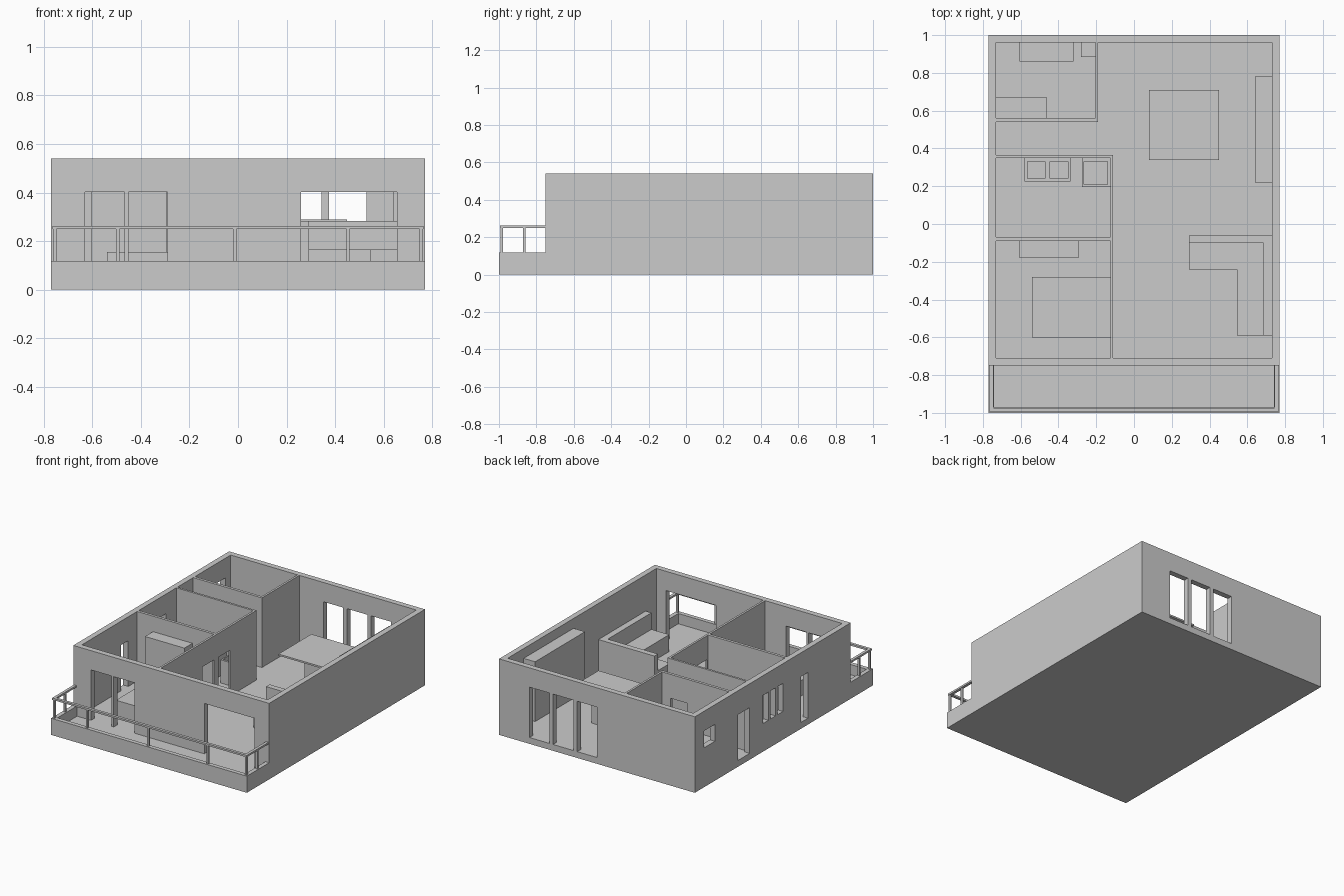
import bpy

FLOOR = 0.045


def box(name, x0, x1, y0, y1, z0, z1):
    bpy.ops.mesh.primitive_cube_add(size=1, location=((x0 + x1) / 2, (y0 + y1) / 2, (z0 + z1) / 2))
    ob = bpy.context.object
    ob.name = name
    ob.scale = (x1 - x0, y1 - y0, z1 - z0)
    bpy.ops.object.transform_apply(location=True, rotation=False, scale=True)
    return ob


def carve(target, *bounds):
    cutter = box("cutter", *bounds)
    cutter.hide_render = True
    mod = target.modifiers.new("carve", 'BOOLEAN')
    mod.operation = 'DIFFERENCE'
    mod.solver = 'EXACT'
    mod.object = cutter
    bpy.context.view_layer.objects.active = target
    bpy.ops.object.modifier_apply(modifier=mod.name)
    bpy.data.objects.remove(cutter, do_unlink=True)


# House shell: rooms carved out, leaving floor and walls
house = box("house_walls", -0.77, 0.77, -0.75, 1.0, 0, 0.54)
rooms = [
    (-0.11, 0.73, -0.71, 0.96),      # living room
    (-0.19, 0.0, 0.365, 0.96),       # dining side
    (-0.73, -0.10, 0.365, 0.54),     # corridor
    (-0.73, -0.205, 0.56, 0.96),     # back room
    (-0.73, -0.125, -0.07, 0.35),    # kitchen
    (-0.73, -0.125, -0.71, -0.09),   # bedroom
]
for r in rooms:
    carve(house, *r, FLOOR, 0.6)

# Front and back openings (x ranges)
for x0, x1 in [(-0.63, -0.468), (-0.452, -0.29), (0.26, 0.655)]:
    carve(house, x0, x1, -0.78, -0.70, FLOOR, 0.403)
for x0, x1 in [(0.0, 0.155), (0.185, 0.345), (0.375, 0.53)]:
    carve(house, x0, x1, 0.95, 1.03, FLOOR, 0.403)

# Left side openings (y range, z range)
for y0, y1, z0, z1 in [(0.775, 0.90, 0.28, 0.40), (0.385, 0.515, FLOOR, 0.37),
                       (0.175, 0.235, 0.20, 0.40), (0.092, 0.152, 0.20, 0.40),
                       (0.01, 0.07, 0.20, 0.40), (-0.27, -0.19, FLOOR, 0.37)]:
    carve(house, -0.8, -0.72, y0, y1, z0, z1)

# Inner doors
for y0, y1 in [(-0.24, -0.11), (-0.06, 0.07)]:
    carve(house, -0.14, -0.09, y0, y1, FLOOR, 0.37)
carve(house, -0.40, -0.27, 0.53, 0.57, FLOOR, 0.37)

# Balcony with parapet
balcony = box("balcony", -0.77, 0.77, -1.0, -0.75, 0, 0.118)
carve(balcony, -0.74, 0.74, -0.97, -0.70, FLOOR, 0.2)

# Railing
box("front_rail", -0.765, 0.765, -0.995, -0.975, 0.249, 0.262)
for s, side in ((-1, "left"), (1, "right")):
    xs = sorted((s * 0.745, s * 0.765))
    box(side + "_rail", *xs, -0.976, -0.75, 0.249, 0.262)
    box(side + "_rail_post", s * 0.755 - 0.007, s * 0.755 + 0.007, -0.872, -0.858, 0.115, 0.25)
for x in (-0.755, -0.495, -0.014, 0.453, 0.755):
    box("front_rail_post", x - 0.007, x + 0.007, -0.992, -0.978, 0.115, 0.25)

# Corner sofa
box("sofa_back_long", 0.29, 0.73, -0.10, -0.06, FLOOR, 0.283)
box("sofa_back_side", 0.685, 0.73, -0.59, -0.10, FLOOR, 0.283)
box("sofa_seat_long", 0.29, 0.685, -0.24, -0.10, FLOOR, 0.165)
box("sofa_seat_side", 0.545, 0.685, -0.59, -0.24, FLOOR, 0.165)

# Dining table and cabinet
box("table_top", 0.08, 0.45, 0.34, 0.71, 0.278, 0.29)
box("table_pedestal", 0.20, 0.33, 0.46, 0.59, FLOOR, 0.278)
box("tall_cabinet", 0.64, 0.73, 0.22, 0.78, FLOOR, 0.47)

# Bedroom
box("bed", -0.54, -0.125, -0.60, -0.28, FLOOR, 0.155)
box("wardrobe", -0.605, -0.295, -0.18, -0.09, FLOOR, 0.43)

# Sink unit with two bowls, and an open tub beside it
sink = box("double_sink", -0.58, -0.335, 0.225, 0.35, FLOOR, 0.21)
for x0, x1 in [(-0.565, -0.47), (-0.445, -0.35)]:
    carve(sink, x0, x1, 0.24, 0.33, 0.17, 0.3)
tub = box("open_tub", -0.275, -0.125, 0.195, 0.35, FLOOR, 0.21)
carve(tub, -0.265, -0.14, 0.21, 0.33, 0.08, 0.3)

# Back room fittings
box("long_counter", -0.605, -0.32, 0.86, 0.96, FLOOR, 0.21)
box("small_stand", -0.28, -0.205, 0.885, 0.96, FLOOR, 0.18)
box("low_bench", -0.73, -0.46, 0.56, 0.67, FLOOR, 0.18)
